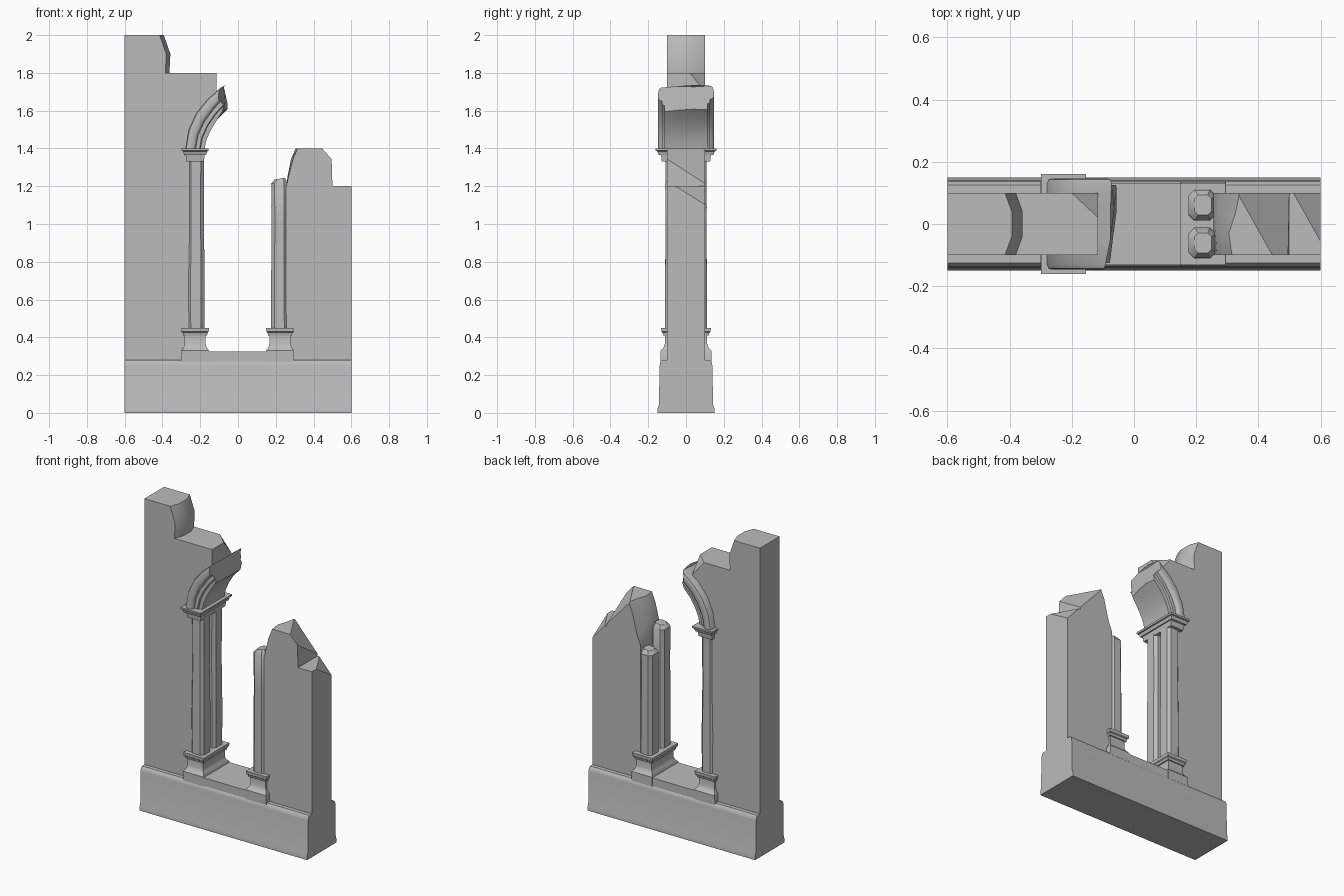
import bpy, bmesh, math
from mathutils import Vector

cube = bpy.data.objects.get("Cube")
if cube:
    bpy.data.objects.remove(cube, do_unlink=True)

stone = bpy.data.materials.new("grey_stone")
stone.use_nodes = True
GREY = (0.5, 0.5, 0.5, 1)
stone.diffuse_color = GREY
stone.node_tree.nodes["Principled BSDF"].inputs["Base Color"].default_value = GREY


def loft(name, rings, chips=(), angle=35):
    """Skin a list of matching rings, cap both ends, and slice off chipped corners."""
    bm = bmesh.new()
    loops = [[bm.verts.new(p) for p in ring] for ring in rings]
    n = len(loops[0])
    for a, b in zip(loops, loops[1:]):
        for i in range(n):
            j = (i + 1) % n
            bm.faces.new((a[i], a[j], b[j], b[i]))
    bm.faces.new(loops[0][::-1])
    bm.faces.new(loops[-1])
    bmesh.ops.recalc_face_normals(bm, faces=bm.faces)
    for corner, size in chips:
        normal = Vector([1 / s for s in size])
        point = Vector(corner) - Vector((size[0], 0, 0))
        cut = bmesh.ops.bisect_plane(
            bm, geom=bm.verts[:] + bm.edges[:] + bm.faces[:],
            plane_co=point, plane_no=normal, clear_outer=True)
        edges = [e for e in cut["geom_cut"] if isinstance(e, bmesh.types.BMEdge)]
        bmesh.ops.holes_fill(bm, edges=edges)
    bmesh.ops.recalc_face_normals(bm, faces=bm.faces)
    mesh = bpy.data.meshes.new(name)
    bm.to_mesh(mesh)
    bm.free()
    mesh.materials.append(stone)
    obj = bpy.data.objects.new(name, mesh)
    bpy.context.collection.objects.link(obj)
    bpy.ops.object.select_all(action="DESELECT")
    obj.select_set(True)
    bpy.context.view_layer.objects.active = obj
    bpy.ops.object.shade_smooth_by_angle(angle=math.radians(angle))
    return obj


def block(x, y, z, hx, hy, c=0.0, tilt=0.0):
    """Rectangular ring, with chamfered corners when c is set."""
    if c:
        pts = [(hx, c - hy), (hx, hy - c), (hx - c, hy), (c - hx, hy),
               (-hx, hy - c), (-hx, c - hy), (c - hx, -hy), (hx - c, -hy)]
    else:
        pts = [(hx, -hy), (hx, hy), (-hx, hy), (-hx, -hy)]
    return [(x + u, y + v, z + tilt * u) for u, v in pts]


# Moulded footing, extruded along x
half = [(0.15, 0), (0.15, 0.025), (0.143, 0.045), (0.14, 0.25),
        (0.136, 0.268), (0.126, 0.28)]
section = half + [(-y, z) for y, z in reversed(half)]
loft("footing", [[(x, y, z) for y, z in section] for x in (-0.6, 0.6)])

# Sill between the piers
loft("sill", [block(0, 0, z, 0.2, 0.132) for z in (0.27, 0.325)])

# Tall broken wall, following the arch on its inner side
rings = []
for y, b in ((-0.1, 0), (-0.04, 0.022), (0.04, 0.022), (0.1, 0)):
    outline = [(-0.6, 0.27), (-0.25, 0.27), (-0.25, 1.4), (-0.225, 1.5),
               (-0.17, 1.6), (-0.115, 1.65), (-0.115, 1.8), (-0.385 + b, 1.8),
               (-0.38 + b, 1.9), (-0.415 + b, 2), (-0.6, 2)]
    rings.append([(x, y, z) for x, z in outline])
loft("tall_wall", rings, [((-0.115, 0.1, 1.8), (0.085, 0.08, 0.1))])

# Low broken wall with a ragged inner edge
rings = []
for y, s, d in ((-0.1, 0.01, 0), (-0.03, 0, 0), (0.03, 0.02, 0.03), (0.1, 0.035, 0.05)):
    outline = [(0.6, 0.27), (0.6, 1.2), (0.5, 1.2), (0.495, 1.36), (0.485, 1.4),
               (0.305 + s, 1.4), (0.28 + s, 1.34), (0.262 + s * 0.5, 1.25 - d),
               (0.255, 1.19 - d), (0.255, 0.27)]
    rings.append([(x, y, z) for x, z in outline])
loft("low_wall", rings, [((0.49, -0.1, 1.4), (0.045, 0.08, 0.05))])

# Pier bases
BASE = [(0.27, 0.074, 0.135), (0.33, 0.073, 0.135), (0.347, 0.061, 0.118),
        (0.365, 0.055, 0.112), (0.41, 0.055, 0.112), (0.41, 0.063, 0.12),
        (0.425, 0.066, 0.124), (0.43, 0.072, 0.13), (0.45, 0.073, 0.132)]
for side, x in (("right", -0.227), ("left", 0.222)):
    loft(side + "_pier_base", [block(x, 0, *row) for row in BASE])

# Paired columns: whole on the right, snapped off on the left
for place, y in (("front", -0.061), ("back", 0.061)):
    loft(place + "_whole_column",
         [block(-0.223, y, z, 0.045 + g, 0.049 + g, 0.018)
          for z, g in ((0.44, 0), (0.7, 0.001), (1, -0.002), (1.34, -0.001))])
    top = 1.24 if place == "front" else 1.12
    stump = [block(0.219, y, z, 0.044 + g, 0.05 + g, 0.018)
             for z, g in ((0.44, 0), (0.75, -0.001), (1, -0.002))]
    stump.append(block(0.219, y, top - 0.025, 0.043, 0.049, 0.018))
    stump.append(block(0.222, y, top, 0.027, 0.032, 0.012, tilt=0.15))
    loft(place + "_broken_column", stump)

# Capital
CAPITAL = [(1.33, 0.047, 0.128), (1.365, 0.05, 0.132), (1.365, 0.058, 0.145),
           (1.385, 0.064, 0.152), (1.388, 0.071, 0.16), (1.4, 0.072, 0.161)]
loft("capital", [block(-0.227, 0, *row) for row in CAPITAL])

# Arch fragment: moulded section swept between inner and outer curves
INNER = [(-0.177, 1.4), (-0.167, 1.445), (-0.145, 1.495), (-0.112, 1.55), (-0.072, 1.6)]
OUTER = [(-0.279, 1.4), (-0.262, 1.5), (-0.22, 1.59), (-0.16, 1.663), (-0.085, 1.725)]
side = [(0, 0.113), (0.22, 0.115), (0.26, 0.126), (0.46, 0.126), (0.5, 0.14),
        (0.6, 0.147), (0.82, 0.147), (0.95, 0.143), (1, 0.132)]
moulding = ([(r, -y) for r, y in side] + [(1, -0.05), (1, 0.05)]
            + [(r, y) for r, y in reversed(side)] + [(0, 0.04), (0, -0.04)])
rings = []
for k, (a, b) in enumerate(zip(INNER, OUTER)):
    ring = []
    for r, y in moulding:
        p = Vector(a).lerp(Vector(b), r)
        if k == len(INNER) - 1:
            # ragged broken end
            ragged = 0.02 * math.cos((y - 0.05) * 14) + 0.012 * math.sin(r * 7)
            p += Vector((0.8, 0.4)) * ragged
        ring.append((p.x, y, p.y))
    rings.append(ring)
loft("arch_fragment", rings, angle=40)
